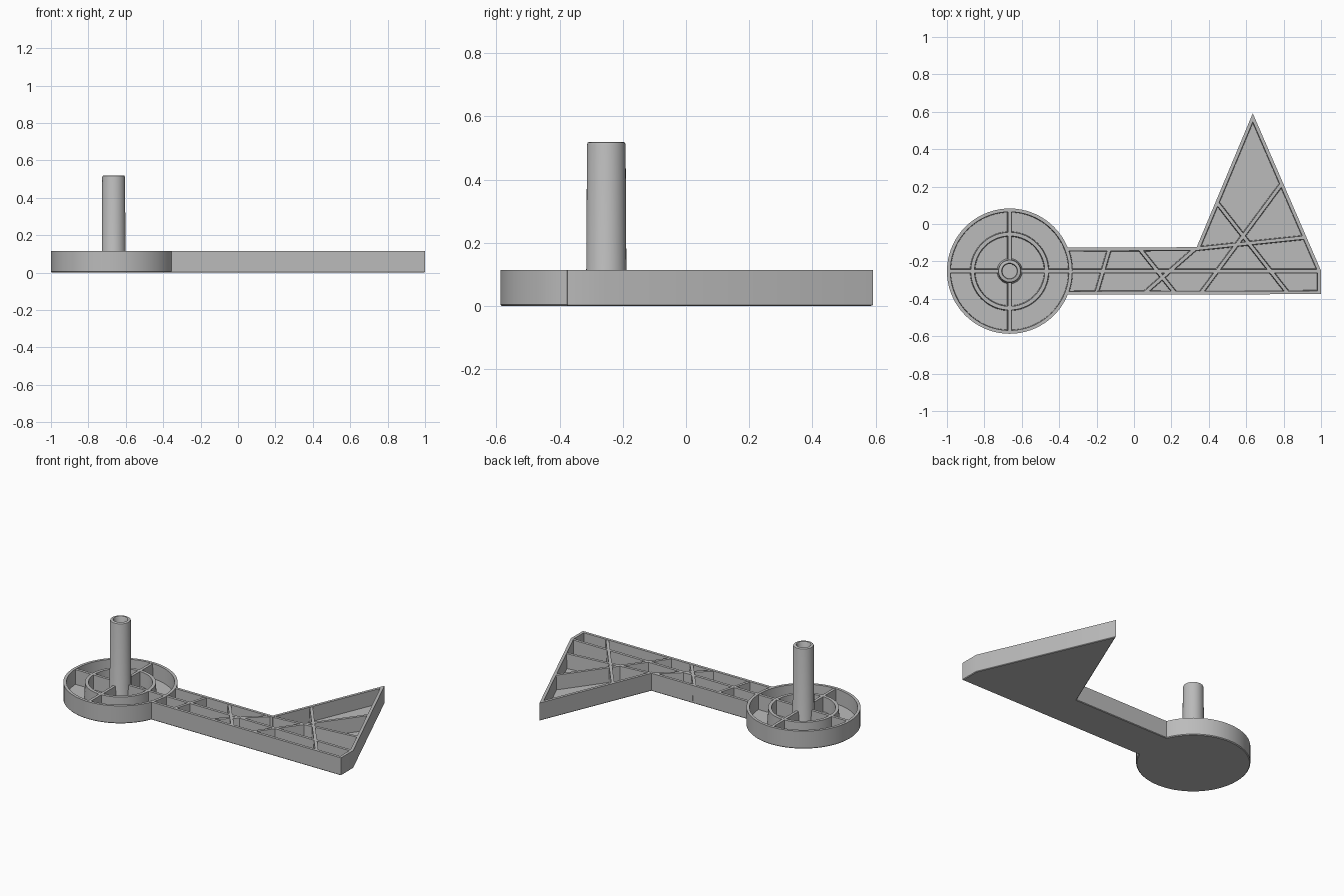
import bpy
import bmesh
from math import sin, cos, pi, radians, asin
from mathutils import Vector, Matrix

if "Cube" in bpy.data.objects:
    bpy.data.objects.remove(bpy.data.objects["Cube"], do_unlink=True)

HEIGHT, FLOOR, WALL = 0.115, 0.02, 0.018
HUB = Vector((-0.665, -0.252, 0))
RADIUS = 0.335

grey = bpy.data.materials.new("moulded_grey")
grey.use_nodes = True
grey.diffuse_color = (0.5, 0.5, 0.5, 1)
grey.node_tree.nodes["Principled BSDF"].inputs["Base Color"].default_value = (0.5, 0.5, 0.5, 1)


def finish(bm, name):
    """Turn a bmesh into a named object, smooth with sharp edges kept."""
    bmesh.ops.recalc_face_normals(bm, faces=bm.faces)
    mesh = bpy.data.meshes.new(name)
    bm.to_mesh(mesh)
    bm.free()
    mesh.materials.append(grey)
    mesh.shade_smooth()
    mesh.set_sharp_from_angle(angle=radians(35))
    obj = bpy.data.objects.new(name, mesh)
    bpy.context.collection.objects.link(obj)
    return obj


def lathe(name, profile, steps=72):
    """Spin an (r, z) profile around the hub axis."""
    bm = bmesh.new()
    verts = [bm.verts.new((r, 0, z)) for r, z in profile]
    edges = [bm.edges.new(pair) for pair in zip(verts, verts[1:])]
    bmesh.ops.spin(bm, geom=verts + edges, cent=(0, 0, 0), axis=(0, 0, 1),
                   angle=2 * pi, steps=steps)
    bmesh.ops.remove_doubles(bm, verts=bm.verts, dist=0.0001)
    bmesh.ops.translate(bm, verts=bm.verts, vec=HUB)
    return finish(bm, name)


def add_rib(bm, start, end, top=0.018, base=0.026):
    """Add one drafted rib standing on the floor between two points."""
    a, b = Vector((*start, 0)), Vector((*end, 0))
    along = b - a
    made = bmesh.ops.create_cube(bm, size=1)["verts"]
    low, high = FLOOR - 0.005, HEIGHT - 0.002
    for v in made:
        width, z = (top, high) if v.co.z > 0 else (base, low)
        v.co = Vector((v.co.x * along.length, v.co.y * width, z))
    turn = Matrix.Rotation(Vector((1, 0)).angle_signed(along.xy) * -1, 4, 'Z')
    bmesh.ops.transform(bm, verts=made, matrix=Matrix.Translation((a + b) / 2) @ turn)


# Round dish at the pivot end
lathe("round_dish", [(0, 0), (RADIUS - 0.005, 0), (RADIUS, 0.005), (RADIUS, HEIGHT),
                     (RADIUS - WALL, HEIGHT), (RADIUS - WALL - 0.003, FLOOR), (0, FLOOR)])

# Stiffening ring inside the dish
lathe("dish_ring", [(0.184, FLOOR), (0.188, HEIGHT - 0.002), (0.208, HEIGHT - 0.002),
                    (0.212, FLOOR)])

# Hollow pivot post with a rounded lip
lathe("pivot_post", [(0.068, FLOOR), (0.064, FLOOR + 0.01), (0.061, 0.51), (0.059, 0.517),
                     (0.053, 0.52), (0.043, 0.52), (0.039, 0.514), (0.038, FLOOR + 0.002),
                     (0, FLOOR + 0.002)], 40)

# Four spokes of the dish
bm = bmesh.new()
for i in range(4):
    d = Vector((round(cos(i * pi / 2)), round(sin(i * pi / 2))))
    add_rib(bm, HUB.xy + d * 0.05, HUB.xy + d * (RADIUS - 0.009))
finish(bm, "dish_spokes")

# Arm and pointed head: outline raised into a tray, its end tucked into the dish wall
half = asin(0.126 / (RADIUS - WALL))
arc = [HUB + (RADIUS - WALL) * Vector((cos(t), sin(t), 0))
       for t in [half * (1 - k / 5) for k in range(11)]]
corners = [(1, -0.375), (1, -0.25), (0.635, 0.592), (0.335, -0.124)]
bm = bmesh.new()
outline = [bm.verts.new(p) for p in arc]
outline += [bm.verts.new((x, y, 0)) for x, y in corners]
bottom = bm.faces.new(outline)
raised = bmesh.ops.extrude_face_region(bm, geom=[bottom], use_keep_orig=True)["geom"]
top = next(g for g in raised if isinstance(g, bmesh.types.BMFace))
bmesh.ops.translate(bm, verts=top.verts, vec=(0, 0, HEIGHT))
bmesh.ops.recalc_face_normals(bm, faces=bm.faces)
bmesh.ops.inset_region(bm, faces=[top], thickness=WALL, use_even_offset=True)
bmesh.ops.inset_region(bm, faces=[top], thickness=0.003, use_even_offset=True)
bmesh.ops.translate(bm, verts=top.verts, vec=(0, 0, FLOOR - HEIGHT))
rim = [e for e in bottom.edges if e.calc_length() > 0.1]
bmesh.ops.bevel(bm, geom=rim, offset=0.004, segments=1, affect='EDGES')
finish(bm, "arm_and_head_tray")

# Lattice of ribs in the arm and head
lattice = [
    ((-0.34, -0.252), (0.985, -0.252)),   # long centre rib
    ((-0.131, -0.132), (-0.20, -0.366)),
    ((0.03, -0.132), (0.217, -0.366)),
    ((0.325, -0.134), (0.06, -0.366)),
    ((0.345, -0.131), (0.912, -0.072)),   # rib across the head
    ((0.36, -0.366), (0.786, 0.21)),
    ((0.445, 0.113), (0.82, -0.366)),
]
bm = bmesh.new()
for start, end in lattice:
    add_rib(bm, start, end)
finish(bm, "arm_and_head_ribs")
